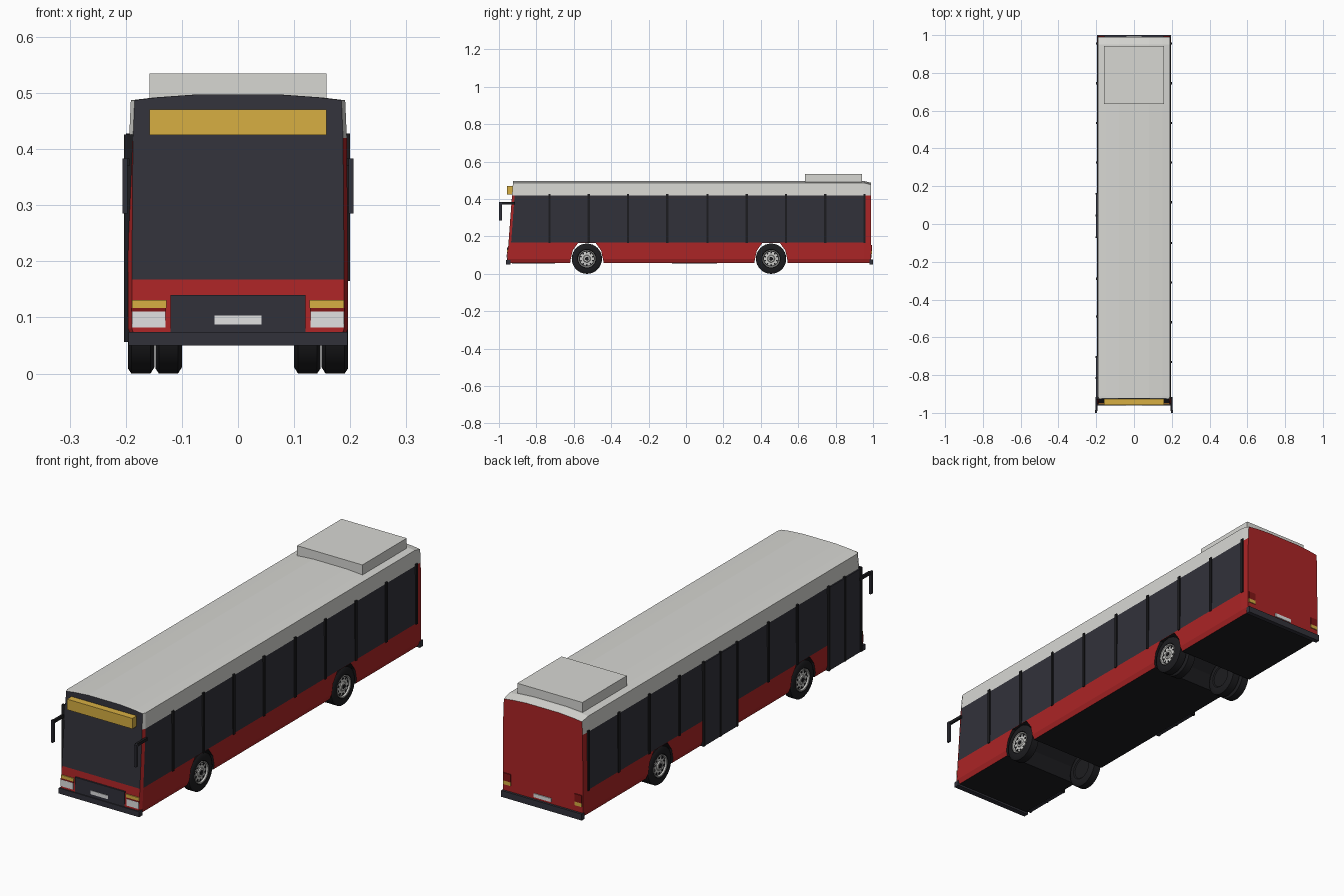
import bpy, bmesh, math
from mathutils import Matrix

cube = bpy.data.objects.get("Cube")
if cube:
    bpy.data.objects.remove(cube, do_unlink=True)


def material(name, rgb, rough=0.6):
    m = bpy.data.materials.new(name)
    m.use_nodes = True
    m.diffuse_color = (*rgb, 1)
    bsdf = m.node_tree.nodes["Principled BSDF"]
    bsdf.inputs["Base Color"].default_value = (*rgb, 1)
    bsdf.inputs["Roughness"].default_value = rough
    return m


RED = material("red paint", (0.41, 0.018, 0.019))
WHITE = material("roof white", (0.68, 0.68, 0.65))
GLASS = material("dark glass", (0.031, 0.031, 0.042))
BLACK = material("black rubber", (0.012, 0.012, 0.014))
AMBER = material("amber", (0.68, 0.43, 0.055))
LAMP = material("lamp white", (0.75, 0.75, 0.75))
SILVER = material("wheel silver", (0.6, 0.6, 0.58))
DARK_RED = material("tail lamp red", (0.22, 0.008, 0.008))


def finish(bm, name, *mats):
    bmesh.ops.recalc_face_normals(bm, faces=bm.faces)
    mesh = bpy.data.meshes.new(name)
    bm.to_mesh(mesh)
    bm.free()
    for m in mats:
        mesh.materials.append(m)
    ob = bpy.data.objects.new(name, mesh)
    bpy.context.collection.objects.link(ob)
    return ob


def box(name, x, y, z, mat):
    """Box from (low, high) ranges on each axis."""
    bm = bmesh.new()
    bmesh.ops.create_cube(bm, size=1)
    for v in bm.verts:
        v.co = [r[0] if c < 0 else r[1] for c, r in zip(v.co, (x, y, z))]
    return finish(bm, name, mat)


def pair(name, x, y, z, mat):
    box("left_" + name, x, y, z, mat)
    box("right_" + name, (-x[1], -x[0]), y, z, mat)


# Body shell: half cross-section swept through four stations
half = [(0.188, 0.058), (0.196, 0.08), (0.196, 0.168), (0.194, 0.42),
        (0.191, 0.487), (0.15, 0.492), (0.08, 0.497)]
section = half + [(-x, z) for x, z in reversed(half)]


def front_y(z):
    return -0.957 + 0.074 * (z - 0.058)


def station(i, x, z):
    if i == 0:
        return (x * 0.965, front_y(z), z)
    if i == 1:
        return (x, front_y(z) + 0.014, z)
    if i == 2:
        return (x, 0.95, z)
    return (x * 0.99, 0.99, z - (0.01 if z > 0.45 else 0))


bm = bmesh.new()
rings = [[bm.verts.new(station(i, x, z)) for x, z in section] for i in range(4)]
n = len(section)
R, W, G, B = range(4)
for i in range(3):
    for k in range(n):
        j = (k + 1) % n
        f = bm.faces.new((rings[i][k], rings[i][j], rings[i + 1][j], rings[i + 1][k]))
        z = (section[k][1] + section[j][1]) / 2
        if k == n - 1:
            f.material_index = B
        elif z > 0.42:
            f.material_index = W
        elif z > 0.17 and i == 1:
            f.material_index = G
        else:
            f.material_index = R
# End caps in horizontal strips: windscreen above the red nose, red tail
for ring, upper in ((rings[0], G), (rings[3], R)):
    for k in range(len(half) - 1):
        f = bm.faces.new((ring[k], ring[k + 1], ring[n - 2 - k], ring[n - 1 - k]))
        f.material_index = upper if half[k][1] > 0.15 else R
body = finish(bm, "body", RED, WHITE, GLASS, BLACK)

# Wheel arches cut right through the body
AXLES = (-0.53, 0.455)
arch = [(0.094, 0.0), (0.088, 0.07), (0.076, 0.125), (0.046, 0.166)]
outline = arch + [(-y, z) for y, z in reversed(arch)]
for axle in AXLES:
    bm = bmesh.new()
    ends = [[bm.verts.new((x, axle + y, z)) for y, z in outline] for x in (-0.3, 0.3)]
    for e in ends:
        bm.faces.new(e)
    for k in range(len(outline)):
        bm.faces.new((ends[0][k], ends[0][k - 1], ends[1][k - 1], ends[1][k]))
    for f in bm.faces:
        f.material_index = B
    cutter = finish(bm, "arch_cutter", RED, WHITE, GLASS, BLACK)
    cutter.hide_render = True
    mod = body.modifiers.new("arch", "BOOLEAN")
    mod.operation, mod.solver, mod.object = "DIFFERENCE", "EXACT", cutter
    bpy.context.view_layer.objects.active = body
    bpy.ops.object.modifier_apply(modifier=mod.name)
    bpy.data.objects.remove(cutter, do_unlink=True)

# Window pillars
for y in (-0.73, -0.52, -0.31, -0.1, 0.115, 0.325, 0.535, 0.745, 0.955):
    box("left_pillar", (0.19, 0.2), (y - 0.006, y + 0.006), (0.165, 0.428), BLACK)
for y in (-0.49, -0.29, 0.325, 0.535, 0.745, 0.955):
    box("right_pillar", (-0.2, -0.19), (y - 0.006, y + 0.006), (0.165, 0.428), BLACK)

# Passenger doors on the right side, each with frame posts and a centre seam
for name, y0, y1 in (("front_door", -0.925, -0.705), ("middle_door", -0.07, 0.16)):
    box(name, (-0.2, -0.185), (y0, y1), (0.056, 0.42), GLASS)
    for y in (y0, (y0 + y1) / 2, y1):
        box(name + "_post", (-0.203, -0.185), (y - 0.005, y + 0.005), (0.056, 0.426), BLACK)

# Bumpers
box("front_bumper", (-0.195, 0.195), (-0.962, -0.938), (0.05, 0.074), GLASS)
box("rear_bumper", (-0.195, 0.195), (0.98, 1.0), (0.05, 0.078), GLASS)

# Nose details
box("grille", (-0.12, 0.12), (-0.958, -0.94), (0.07, 0.14), GLASS)
box("front_plate", (-0.042, 0.042), (-0.96, -0.952), (0.087, 0.103), LAMP)
pair("headlight", (0.129, 0.189), (-0.957, -0.94), (0.082, 0.111), LAMP)
pair("lamp_divider", (0.128, 0.19), (-0.956, -0.94), (0.111, 0.117), DARK_RED)
pair("front_indicator", (0.127, 0.189), (-0.956, -0.94), (0.117, 0.131), AMBER)
box("destination_sign", (-0.158, 0.158), (-0.957, -0.92), (0.425, 0.471), AMBER)

# Tail details
pair("tail_lamp", (0.155, 0.19), (0.985, 0.994), (0.121, 0.155), DARK_RED)
pair("rear_indicator", (0.155, 0.19), (0.985, 0.994), (0.105, 0.121), AMBER)
box("rear_plate", (-0.042, 0.042), (0.985, 0.994), (0.087, 0.103), LAMP)

# Mirrors on forward arms
pair("mirror_arm", (0.193, 0.203), (-0.99, -0.915), (0.37, 0.383), BLACK)
pair("mirror", (0.197, 0.206), (-1.0, -0.985), (0.285, 0.383), GLASS)

# Roof unit
box("roof_unit", (-0.158, 0.158), (0.635, 0.942), (0.485, 0.535), WHITE)


def lathe(name, profile, mat, loc, flip):
    """Revolve (x, radius) points round the x axis."""
    bm = bmesh.new()
    verts = [bm.verts.new((x, 0, r)) for x, r in profile]
    edges = [bm.edges.new(p) for p in zip(verts, verts[1:])]
    bmesh.ops.spin(bm, geom=verts + edges, cent=(0, 0, 0), axis=(1, 0, 0),
                   angle=math.tau, steps=32, use_duplicate=False)
    bmesh.ops.remove_doubles(bm, verts=bm.verts, dist=0.0002)
    bm.transform(Matrix.Translation(loc) @ Matrix.Diagonal((flip, 1, 1, 1)))
    ob = finish(bm, name, mat)
    bpy.ops.object.select_all(action="DESELECT")
    ob.select_set(True)
    bpy.context.view_layer.objects.active = ob
    bpy.ops.object.shade_smooth_by_angle(angle=math.radians(35))


tyre = [(0.004, 0), (0.004, 0.045), (0, 0.05), (0, 0.07), (0.007, 0.081),
        (0.041, 0.081), (0.047, 0.072), (0.047, 0.05), (0.04, 0.046), (0.036, 0)]
rim = [(0.038, 0.047), (0.047, 0.047), (0.046, 0.043), (0.039, 0.04),
       (0.041, 0.024), (0.041, 0.02), (0.045, 0.017), (0.045, 0)]
cap = [(0.044, 0.01), (0.047, 0.009), (0.047, 0)]


def wheel(name, side, x, y, outer):
    loc = (side * x, y, 0.081)
    lathe(name + "_tyre", tyre, BLACK, loc, side)
    if not outer:
        return
    lathe(name + "_rim", rim, SILVER, loc, side)
    lathe(name + "_cap", cap, BLACK, loc, side)
    # Vent holes as thin dark discs
    bm = bmesh.new()
    for k in range(10):
        turn = Matrix.Rotation(k * math.tau / 10, 4, "X")
        place = (Matrix.Translation((loc[0] + side * 0.04, y, loc[2])) @ turn
                 @ Matrix.Translation((0, 0, 0.033)) @ Matrix.Rotation(math.pi / 2, 4, "Y"))
        bmesh.ops.create_cone(bm, cap_ends=True, segments=10, radius1=0.0045,
                              radius2=0.0045, depth=0.004, matrix=place)
    finish(bm, name + "_vents", BLACK)


# Single front wheels, twin rear wheels
for side, label in ((1, "left"), (-1, "right")):
    wheel(label + "_front_wheel", side, 0.149, AXLES[0], True)
    wheel(label + "_rear_wheel", side, 0.149, AXLES[1], True)
    wheel(label + "_rear_inner_wheel", side, 0.1, AXLES[1], False)
